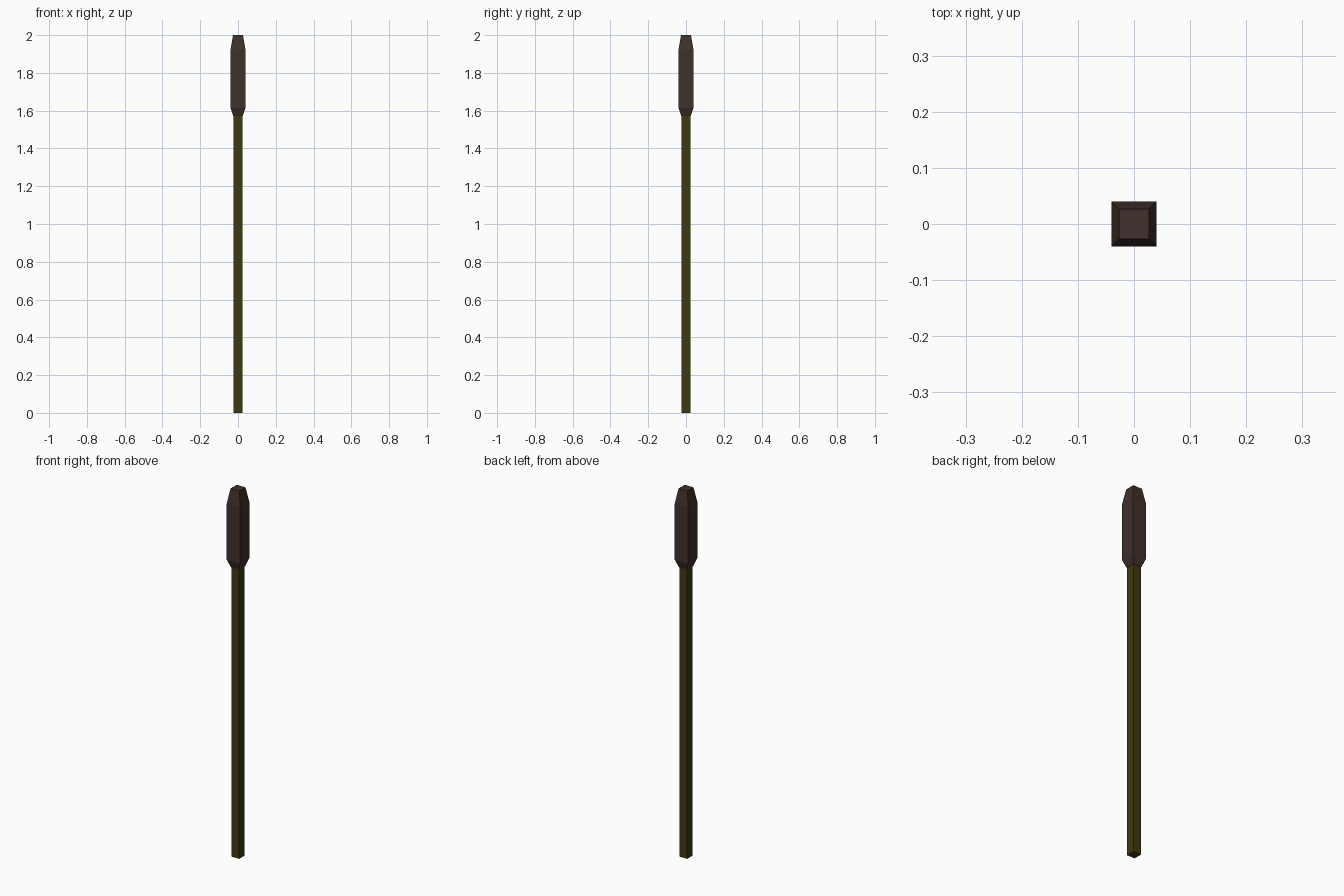
import bpy, bmesh

if "Cube" in bpy.data.objects:
    bpy.data.objects.remove(bpy.data.objects["Cube"])


def material(name, rgb):
    m = bpy.data.materials.new(name)
    m.diffuse_color = (*rgb, 1)
    m.use_nodes = True
    m.node_tree.nodes["Principled BSDF"].inputs["Base Color"].default_value = m.diffuse_color
    return m


def square_loft(name, profile, mat):
    """Closed square-section column from (half width, height) pairs."""
    bm = bmesh.new()
    rings = [[bm.verts.new((sx * r, sy * r, z))
              for sx, sy in ((-1, -1), (1, -1), (1, 1), (-1, 1))]
             for r, z in profile]
    for a, b in zip(rings, rings[1:]):
        for i in range(4):
            j = (i + 1) % 4
            bm.faces.new((a[i], a[j], b[j], b[i]))
    bm.faces.new(rings[0][::-1])
    bm.faces.new(rings[-1])
    mesh = bpy.data.meshes.new(name)
    bm.to_mesh(mesh)
    bm.free()
    mesh.materials.append(mat)
    obj = bpy.data.objects.new(name, mesh)
    bpy.context.collection.objects.link(obj)
    return obj


# Straight square stem
square_loft("reed_stem", [(0.0235, 0), (0.0235, 1.575)],
            material("olive", (0.048, 0.042, 0.005)))

# Seed head with chamfered ends
square_loft("seed_head",
            [(0.025, 1.572), (0.04, 1.615), (0.04, 1.92), (0.0265, 2.0)],
            material("dark_brown", (0.052, 0.030, 0.024)))
